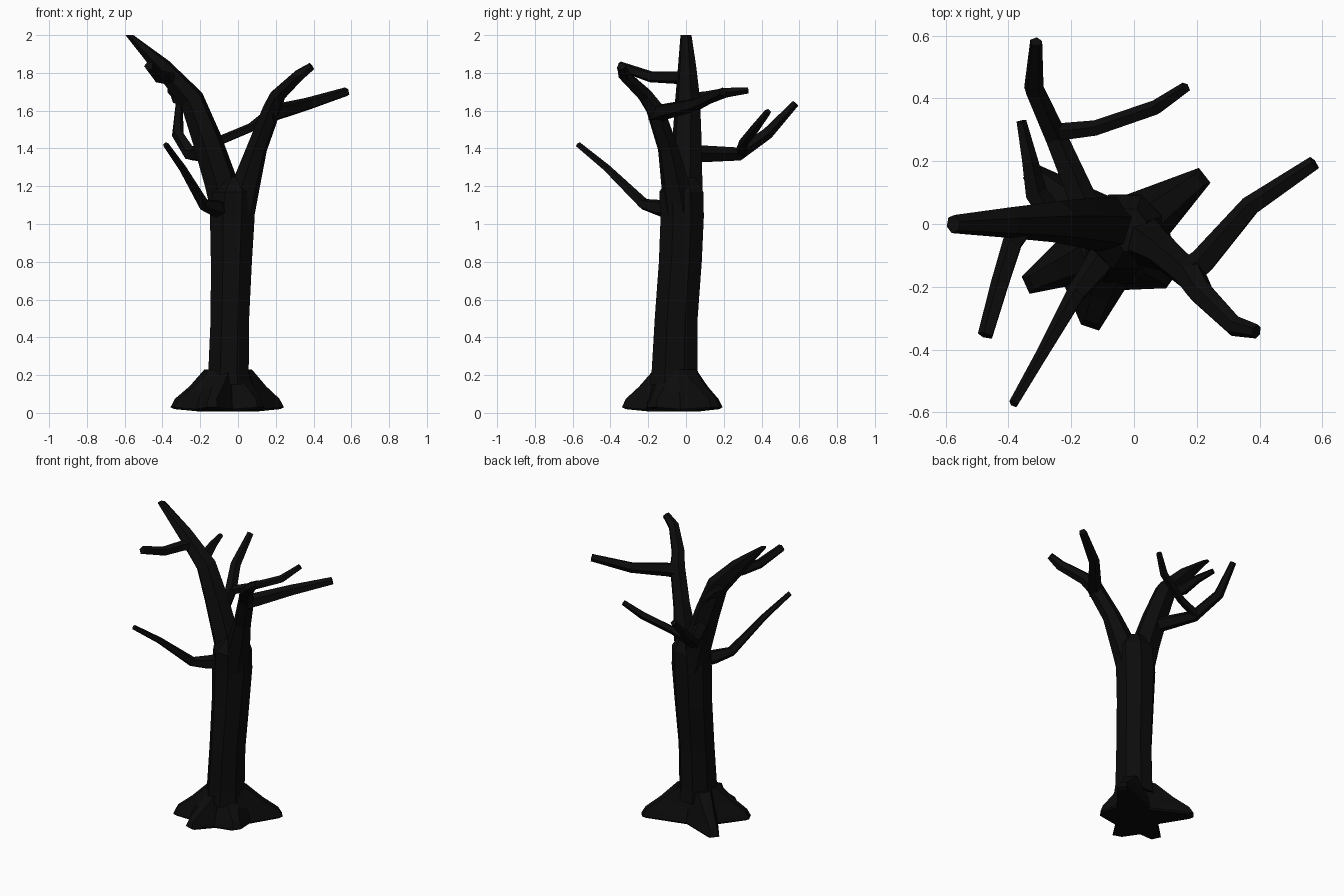
import bpy, bmesh, math
from mathutils import Vector

bark = bpy.data.materials.new("dark_bark")
bark.diffuse_color = (0.0035, 0.0035, 0.0035, 1)


def finish(name, rings):
    """Loft closed rings of equal size into a flat shaded, capped object."""
    bm = bmesh.new()
    loops = [[bm.verts.new(p) for p in ring] for ring in rings]
    n = len(loops[0])
    for a, b in zip(loops, loops[1:]):
        for i in range(n):
            j = (i + 1) % n
            bm.faces.new((a[i], a[j], b[j], b[i]))
    bm.faces.new(loops[0][::-1])
    bm.faces.new(loops[-1])
    bmesh.ops.recalc_face_normals(bm, faces=bm.faces)
    mesh = bpy.data.meshes.new(name)
    bm.to_mesh(mesh)
    bm.free()
    mesh.materials.append(bark)
    obj = bpy.data.objects.new(name, mesh)
    bpy.context.collection.objects.link(obj)
    return obj


def branch(name, path, sides=5):
    """Tapered low-poly limb; path holds (x, y, z, radius)."""
    pts = [Vector(p[:3]) for p in path]
    rings, side = [], None
    for i, p in enumerate(pts):
        t = Vector()
        if i > 0:
            t += (p - pts[i - 1]).normalized()
        if i < len(pts) - 1:
            t += (pts[i + 1] - p).normalized()
        t.normalize()
        if side is None:
            side = t.orthogonal()
        side = (side - t * side.dot(t)).normalized()
        up = t.cross(side)
        ring = []
        for k in range(sides):
            a = math.tau * (k + 0.5) / sides
            q = p + (side * math.cos(a) + up * math.sin(a)) * path[i][3]
            q.z = min(q.z, 2.0)
            ring.append(q)
        rings.append(ring)
    return finish(name, rings)


# Trunk: (x, y, z, x radius, y radius)
trunk = [(-0.05, -0.06, 0.15, 0.12, 0.135), (-0.05, -0.06, 0.23, 0.11, 0.125),
         (-0.043, -0.052, 0.5, 0.105, 0.117), (-0.035, -0.03, 0.8, 0.112, 0.117),
         (-0.03, -0.02, 1.04, 0.122, 0.118), (-0.022, -0.025, 1.17, 0.115, 0.12),
         (-0.01, -0.02, 1.25, 0.05, 0.07)]
finish("trunk", [[(x + rx * math.cos(math.tau * (k + .5) / 8) * 1.05,
                   y + ry * math.sin(math.tau * (k + .5) / 8) * 1.05, z)
                  for k in range(8)] for x, y, z, rx, ry in trunk])

# Root flare: five root tips with a valley after each, counter-clockwise
centre = Vector((-0.05, -0.06, 0))
tips = [(0.225, 0.155), (-0.335, 0.17), (-0.345, -0.195), (-0.14, -0.33), (0.12, -0.18)]
valleys = [(-0.06, 0.08), (-0.22, -0.03), (-0.22, -0.2), (-0.03, -0.21), (0.115, -0.03)]


def flare(tip_f, valley_f, width, tip_z, valley_z):
    ring = []
    for t, v in zip(tips, valleys):
        d = Vector((*t, 0)) - centre
        s = Vector((-d.y, d.x, 0)).normalized() * width
        p = centre + d * tip_f + Vector((0, 0, tip_z))
        q = centre + (Vector((*v, 0)) - centre) * valley_f
        q.z = valley_z
        ring += [p - s, p + s, q]
    return ring


finish("roots", [flare(0.93, 0.95, 0.03, 0.02, 0.008), flare(1.0, 1.0, 0.03, 0.03, 0.02),
                 flare(0.93, 0.97, 0.022, 0.075, 0.05), flare(0.66, 0.85, 0.03, 0.14, 0.11),
                 flare(0.36, 0.66, 0.04, 0.23, 0.23)])

# Main limbs of the fork
branch("left_limb", [(-0.05, 0, 1.05, 0.09), (-0.09, 0, 1.22, 0.09),
                     (-0.165, 0.005, 1.45, 0.08), (-0.245, 0.008, 1.66, 0.068),
                     (-0.4, 0.005, 1.83, 0.05), (-0.575, 0, 2.02, 0.03)], 6)
branch("right_limb", [(0, -0.03, 1.05, 0.09), (0.04, -0.055, 1.2, 0.078),
                      (0.1, -0.095, 1.4, 0.056), (0.18, -0.165, 1.61, 0.05),
                      (0.21, -0.215, 1.68, 0.043), (0.32, -0.325, 1.785, 0.034),
                      (0.39, -0.342, 1.835, 0.023)], 6)

# Side branches
branch("right_side_branch", [(0.16, -0.17, 1.58, 0.05), (0.22, -0.12, 1.595, 0.045),
                             (0.37, 0.055, 1.635, 0.035), (0.575, 0.193, 1.70, 0.025)])
branch("low_front_branch", [(-0.07, -0.06, 1.08, 0.05), (-0.12, -0.14, 1.085, 0.046),
                            (-0.185, -0.225, 1.105, 0.032), (-0.295, -0.42, 1.295, 0.021),
                            (-0.383, -0.572, 1.42, 0.016)])
branch("back_branch", [(-0.13, 0, 1.37, 0.05), (-0.175, 0.1, 1.37, 0.046),
                       (-0.25, 0.275, 1.37, 0.038), (-0.32, 0.43, 1.48, 0.033),
                       (-0.312, 0.58, 1.64, 0.02)])
branch("back_twig", [(-0.255, 0.29, 1.375, 0.03), (-0.12, 0.305, 1.43, 0.026),
                     (0.07, 0.37, 1.51, 0.025), (0.165, 0.435, 1.595, 0.018)])
branch("upper_front_branch", [(-0.345, 0, 1.775, 0.038), (-0.385, -0.06, 1.775, 0.034),
                              (-0.425, -0.19, 1.78, 0.031), (-0.472, -0.355, 1.837, 0.026)])
branch("upper_back_branch", [(-0.26, 0.02, 1.655, 0.042), (-0.315, 0.1, 1.665, 0.038),
                             (-0.335, 0.21, 1.695, 0.027), (-0.36, 0.328, 1.707, 0.017)])
